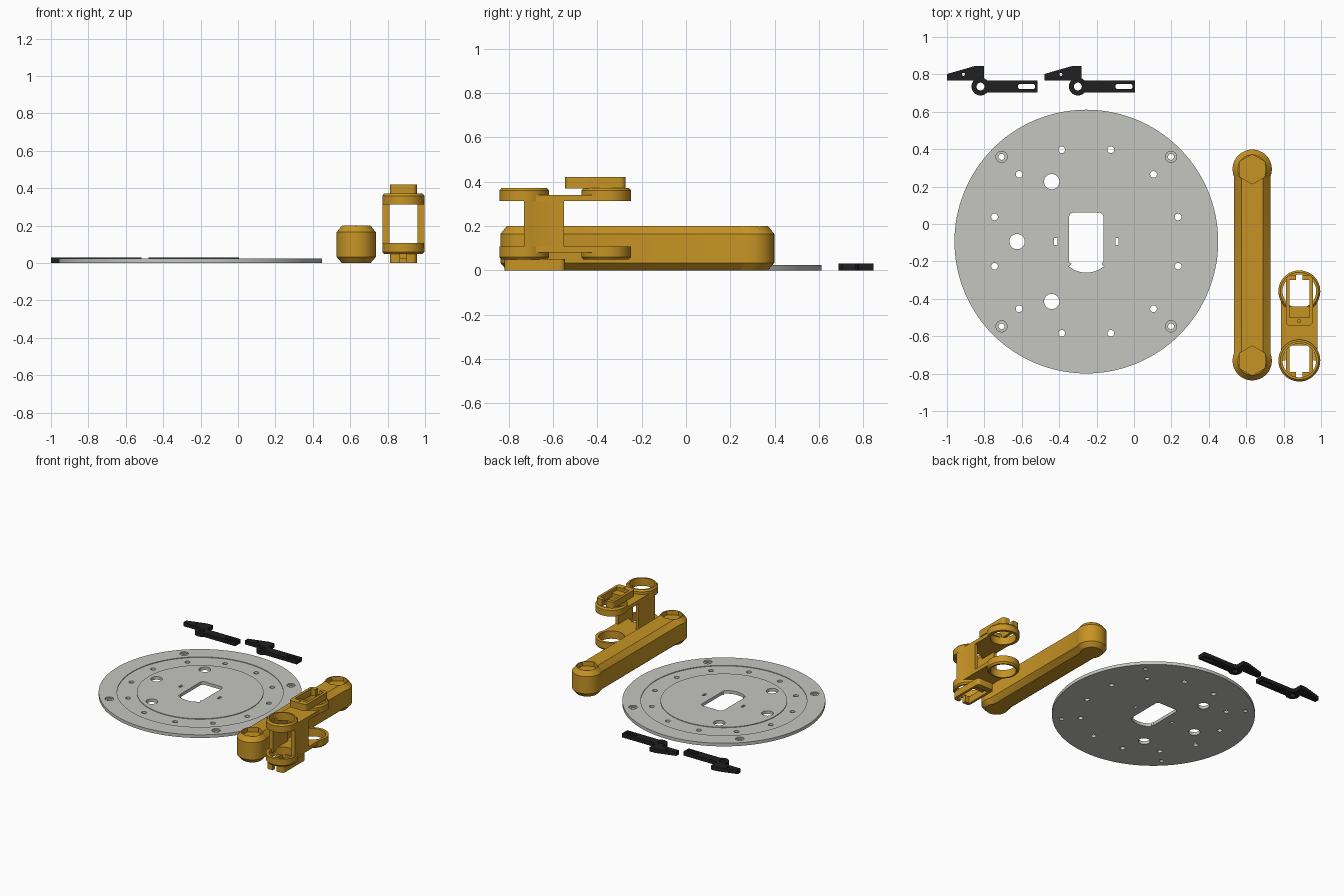
import bpy, bmesh, math
from mathutils import Matrix

if "Cube" in bpy.data.objects:
    bpy.data.objects.remove(bpy.data.objects["Cube"])


def material(name, rgb):
    m = bpy.data.materials.new(name)
    m.diffuse_color = (*rgb, 1)
    m.use_nodes = True
    m.node_tree.nodes["Principled BSDF"].inputs["Base Color"].default_value = m.diffuse_color
    return m


GOLD = material("gold", (0.57, 0.295, 0.018))
GREY = material("light grey", (0.56, 0.56, 0.53))
BLACK = material("black", (0.014, 0.014, 0.014))


# ---- outlines ----
def circle(r, x=0, y=0, n=48, start=0.0):
    return [(x + r * math.cos(start + 2 * math.pi * i / n),
             y + r * math.sin(start + 2 * math.pi * i / n)) for i in range(n)]


def arc(x, y, r, a0, a1, n):
    return [(x + r * math.cos(math.radians(a0 + (a1 - a0) * i / n)),
             y + r * math.sin(math.radians(a0 + (a1 - a0) * i / n))) for i in range(n + 1)]


def rect(x0, x1, y0, y1, r=0.0):
    if r == 0:
        return [(x0, y0), (x1, y0), (x1, y1), (x0, y1)]
    return (arc(x1 - r, y0 + r, r, -90, 0, 6) + arc(x1 - r, y1 - r, r, 0, 90, 6)
            + arc(x0 + r, y1 - r, r, 90, 180, 6) + arc(x0 + r, y0 + r, r, 180, 270, 6))


def dogbone(x, y0, y1, r, w):
    """Two round ends of radius r joined by a waist of half width w."""
    t = math.degrees(math.acos(w / r))
    return arc(x, y1, r, -t, 180 + t, 36) + arc(x, y0, r, 180 - t, 360 + t, 36)


# ---- solids ----
def stack(name, layers, mat):
    """Loft through (outline, height) layers and cap both ends."""
    bm = bmesh.new()
    rings = [[bm.verts.new((x, y, z)) for x, y in pts] for pts, z in layers]
    n = len(rings[0])
    for a, b in zip(rings, rings[1:]):
        for i in range(n):
            j = (i + 1) % n
            bm.faces.new((a[i], a[j], b[j], b[i]))
    bm.faces.new(rings[0][::-1])
    bm.faces.new(rings[-1])
    bmesh.ops.recalc_face_normals(bm, faces=bm.faces)
    me = bpy.data.meshes.new(name)
    bm.to_mesh(me)
    bm.free()
    me.materials.append(mat)
    ob = bpy.data.objects.new(name, me)
    bpy.context.collection.objects.link(ob)
    return ob


def prism(name, pts, z0, z1, mat):
    return stack(name, [(pts, z0), (pts, z1)], mat)


def combine(ob, other, op):
    m = ob.modifiers.new("bool", "BOOLEAN")
    m.operation, m.object, m.solver = op, other, "EXACT"
    bpy.context.view_layer.objects.active = ob
    bpy.ops.object.modifier_apply(modifier=m.name)
    bpy.data.objects.remove(other)


def cut(ob, pts, z0=-0.1, z1=0.6):
    combine(ob, prism("cutter", pts, z0, z1, ob.data.materials[0]), "DIFFERENCE")


# ---- round base plate with shallow ring groove ----
CX, CY = -0.255, -0.094
plate = stack("base_plate", [(circle(r, CX, CY, 128), z) for r, z in (
    (0.705, 0), (0.705, 0.024), (0.577, 0.024), (0.577, 0.019), (0.44, 0.019), (0.44, 0.024))], GREY)
for k in range(12):  # bolt circle
    a = math.radians(15 + 30 * k)
    cut(plate, circle(0.018, CX + 0.508 * math.cos(a), CY + 0.508 * math.sin(a), 20))
for k in (120, 180, 240):  # large holes
    a = math.radians(k)
    cut(plate, circle(0.041, CX + 0.37 * math.cos(a), CY + 0.37 * math.sin(a), 32))
for sx in (-1, 1):
    cut(plate, rect(CX + sx * 0.164 - 0.009, CX + sx * 0.164 + 0.009, CY - 0.018, CY + 0.018))
    for sy in (-1, 1):  # counterbored corner holes
        x, y = CX + sx * 0.453, CY + sy * 0.453
        cut(plate, circle(0.016, x, y, 24))
        cut(plate, circle(0.03, x, y, 24), 0.014)
# central window with curved lower edge
window = (arc(CX + 0.067, CY + 0.13, 0.025, 0, 90, 6) + arc(CX - 0.067, CY + 0.13, 0.025, 90, 180, 6)
          + [(CX - 0.092, CY - 0.11), (CX - 0.08, CY - 0.118), (CX - 0.094, CY - 0.135)]
          + arc(CX, CY - 0.02, 0.146, 232, 308, 14)
          + [(CX + 0.094, CY - 0.135), (CX + 0.08, CY - 0.118), (CX + 0.092, CY - 0.11)])
cut(plate, window)

# ---- pair of black levers ----
levers = []
for i, dx in enumerate((0.0, 0.521)):
    hx, hy = -0.821 + dx, 0.735
    lever = prism(f"lever_{i + 1}", circle(0.048, hx, hy, 32), 0, 0.03, BLACK)
    arm = prism("arm", rect(hx, hx + 0.306, hy - 0.032, hy + 0.032), 0, 0.03, BLACK)
    combine(lever, arm, "UNION")
    head = prism("head", [(dx + x, y) for x, y in (
        (-1, 0.767), (-0.803, 0.767), (-0.803, 0.845), (-0.85, 0.845), (-1, 0.802))], 0, 0.03, BLACK)
    combine(lever, head, "UNION")
    cut(lever, circle(0.021, hx, hy, 24))
    cut(lever, circle(0.008, hx - 0.091, 0.8, 16))
    cut(lever, rect(hx + 0.2, hx + 0.293, hy - 0.014, hy + 0.014, 0.013))
    levers.append(lever)

# ---- long chamfered handle with hexagonal pockets ----
HX, H0, H1 = 0.632, -0.731, 0.293
handle = stack("handle", [(dogbone(HX, H0, H1, r, w), z) for r, w, z in (
    (0.077, 0.058, 0), (0.105, 0.097, 0.033), (0.105, 0.097, 0.165), (0.077, 0.058, 0.2))], GOLD)
for y in (H0, H1):
    cut(handle, circle(0.079, HX, y, 6, math.pi / 2), 0.165)

# ---- bracket: two identical arms, the lower one turned over ----
BX, Y0, Y1 = 0.884, -0.73, -0.36
FLIP = (Matrix.Translation((0, -1.09, 0.42)) @ Matrix.Rotation(math.pi, 4, "X"))
bracket = []
for tag in ("upper", "lower"):
    arm = prism(f"{tag}_arm", dogbone(BX, Y0, Y1, 0.112, 0.098), 0.312, 0.34, GOLD)
    for y in (Y0, Y1):  # raised collars
        collar = stack("collar", [(circle(r, BX, y), z) for r, z in (
            (0.112, 0.325), (0.112, 0.36), (0.102, 0.372))], GOLD)
        combine(arm, collar, "UNION")
    for y in (Y0, Y1):
        cut(arm, circle(0.09, BX, y))
    # latch block bridging the rear collar
    latch = prism(f"{tag}_latch", rect(BX - 0.072, BX + 0.072, -0.545, -0.272, 0.025), 0.368, 0.42, GOLD)
    cut(latch, rect(BX - 0.053, BX + 0.053, -0.44, -0.30))
    cut(latch, rect(BX - 0.053, BX + 0.053, -0.50, -0.43), 0.395)
    cut(latch, rect(BX - 0.017, BX + 0.017, -0.32, -0.2))
    cut(latch, circle(0.008, BX, -0.518, 12))
    if tag == "lower":
        for ob in (arm, latch):
            ob.data.transform(FLIP)
    bracket += [arm, latch]
# side walls joining the arms
for side, s in (("left", -1), ("right", 1)):
    pts = [(0.075, -0.73), (0.112, -0.73), (0.108, -0.76 + 0.06), (0.098, -0.676), (0.098, -0.55), (0.075, -0.55)]
    bracket.append(prism(f"{side}_wall", [(BX + s * x, y) for x, y in pts], 0.085, 0.335, GOLD))

# ---- smooth round sides, keep edges sharp ----
bpy.ops.object.select_all(action="DESELECT")
for ob in [plate, handle] + levers + bracket:
    ob.select_set(True)
bpy.context.view_layer.objects.active = plate
bpy.ops.object.shade_smooth_by_angle(angle=math.radians(25))
